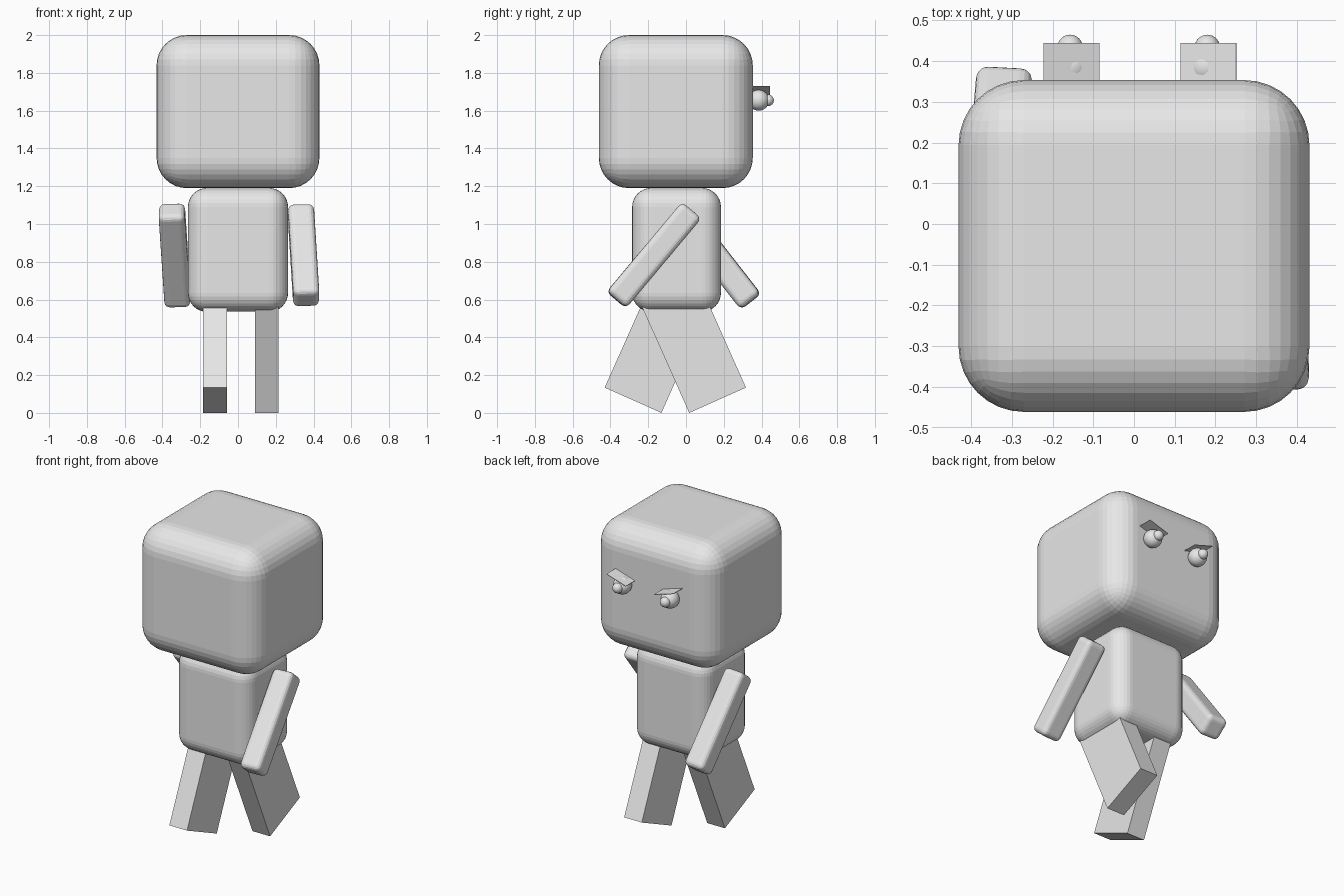
import bpy
from math import radians

cube = bpy.data.objects.get("Cube")
if cube:
    bpy.data.objects.remove(cube, do_unlink=True)

# Single plain grey
grey = bpy.data.materials.new("plain_grey")
grey.use_nodes = True
colour = (0.8, 0.8, 0.8, 1)
grey.diffuse_color = colour
grey.node_tree.nodes["Principled BSDF"].inputs["Base Color"].default_value = colour


def finish(name):
    obj = bpy.context.object
    obj.name = name
    obj.data.materials.append(grey)
    return obj


def box(name, centre, size, turn=(0, 0, 0), radius=0, segments=8):
    """Block turned by degrees, with optional rounded edges."""
    bpy.ops.mesh.primitive_cube_add(size=1, location=centre)
    obj = finish(name)
    obj.scale = size
    bpy.ops.object.transform_apply(location=False, rotation=False, scale=True)
    obj.rotation_euler = [radians(a) for a in turn]
    if radius:
        bevel = obj.modifiers.new("rounding", "BEVEL")
        bevel.width = radius
        bevel.segments = segments
    return obj


def ball(name, centre, radius):
    bpy.ops.mesh.primitive_uv_sphere_add(segments=32, ring_count=16,
                                         radius=radius, location=centre)
    bpy.ops.object.shade_smooth()
    return finish(name)


# Head and torso
box("head", (0, -0.054, 1.595), (0.862, 0.815, 0.81), radius=0.16)
box("torso", (0, -0.05, 0.863), (0.53, 0.47, 0.655), radius=0.1)

# Swinging arms and striding legs
arm = (0.138, 0.135, 0.62)
box("left_arm", (0.347, -0.17, 0.835), arm, (-40, -1.5, 2.5), 0.03, 4)
box("right_arm", (-0.335, 0.153, 0.833), arm, (38, -1.5, -3), 0.03, 4)
leg = (0.125, 0.329, 0.65)
box("left_leg", (0.153, 0.035, 0.364), leg, (24, 0, 0))
box("right_leg", (-0.122, -0.148, 0.364), leg, (-24, 0, 0))

# Eyes with pupils and slanted brows
for side, x, slant in (("left", 0.18, -17), ("right", -0.157, 17)):
    ball(side + "_eye", (x, 0.385, 1.655), 0.055)
    ball(side + "_pupil", (x, 0.434, 1.655), 0.031)
    box(side + "_brow", (x + 0.003, 0.39, 1.708), (0.143, 0.11, 0.003), (0, slant, 0))
